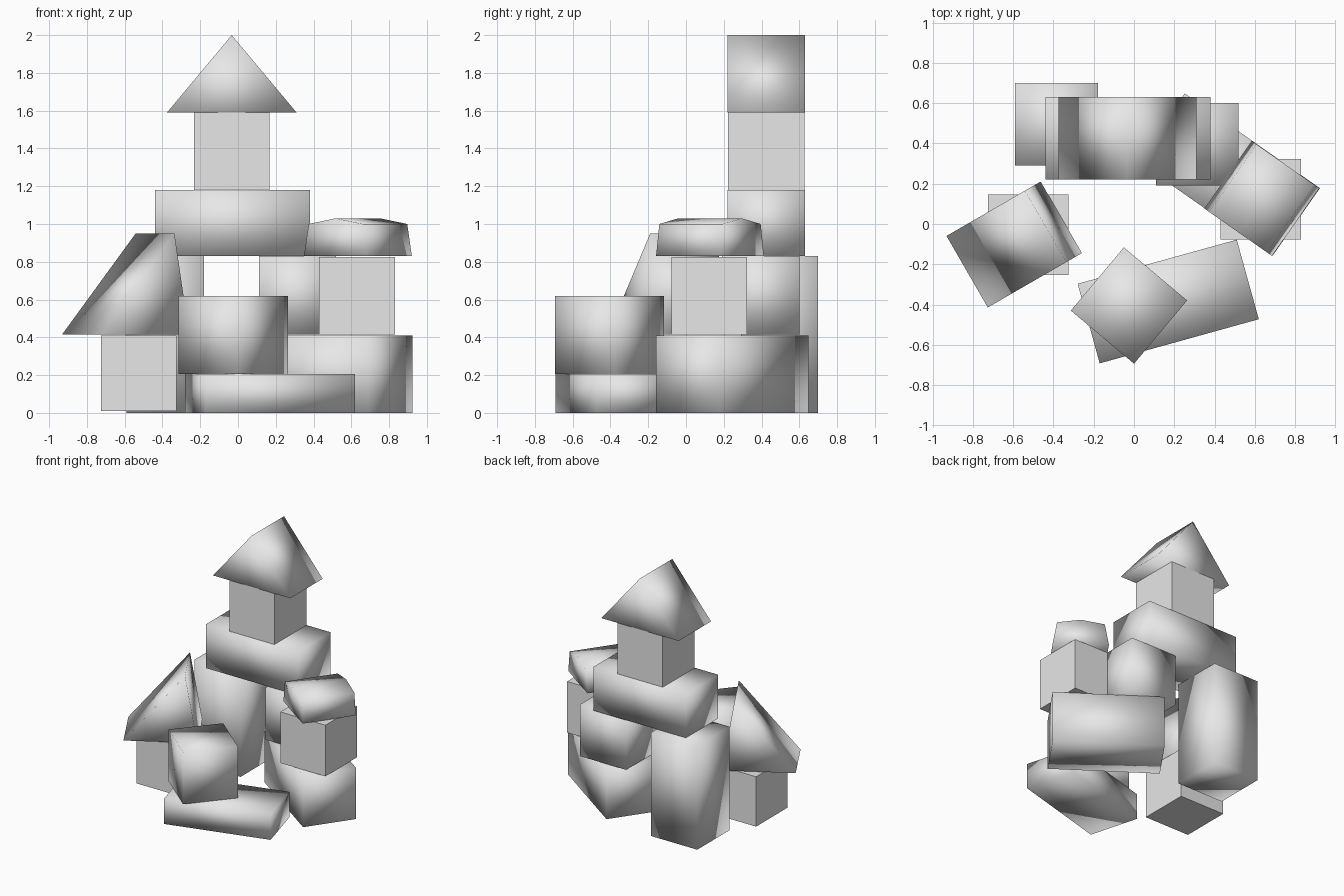
import bpy
import bmesh
from math import radians
from mathutils import Matrix

if "Cube" in bpy.data.objects:
    bpy.data.objects.remove(bpy.data.objects["Cube"], do_unlink=True)

UNIT = 0.41  # edge of one toy block

grey = bpy.data.materials.new("block_grey")
grey.use_nodes = True
grey.diffuse_color = (0.8, 0.8, 0.8, 1)
grey.node_tree.nodes["Principled BSDF"].inputs["Base Color"].default_value = (0.8, 0.8, 0.8, 1)


def prism(name, profile, depth, place, yaw=0, smooth=True):
    """Extrude an x-z profile along y, turn it by yaw and set it at place."""
    bm = bmesh.new()
    face = bm.faces.new([bm.verts.new((x, -depth / 2, z)) for x, z in profile])
    extruded = bmesh.ops.extrude_face_region(bm, geom=[face])["geom"]
    moved = [v for v in extruded if isinstance(v, bmesh.types.BMVert)]
    bmesh.ops.translate(bm, verts=moved, vec=(0, depth, 0))
    bmesh.ops.recalc_face_normals(bm, faces=bm.faces)
    bm.transform(Matrix.Rotation(radians(yaw), 4, "Z"))
    for f in bm.faces:
        f.smooth = smooth
    mesh = bpy.data.meshes.new(name)
    bm.to_mesh(mesh)
    bm.free()
    mesh.materials.append(grey)
    obj = bpy.data.objects.new(name, mesh)
    obj.location = place
    bpy.context.collection.objects.link(obj)
    return obj


def block(name, size, place, yaw=0, smooth=True):
    """A box standing on place."""
    w, d, h = size
    outline = [(-w / 2, 0), (w / 2, 0), (w / 2, h), (-w / 2, h)]
    return prism(name, outline, d, place, yaw, smooth)


# Back tower: pillar, stacked support, lintel, upper cube and gable roof
block("tall_pillar", (UNIT, UNIT, 0.83), (-0.385, 0.495, 0))
block("support_block", (UNIT, UNIT, 0.415), (0.315, 0.395, 0.415))
block("lintel", (0.82, UNIT, 0.35), (-0.03, 0.425, 0.83))
block("tower_cube", (0.4, 0.405, UNIT), (-0.033, 0.425, 1.18), smooth=False)
prism("gable_roof", [(-0.343, 0), (0.343, 0), (0, UNIT)], UNIT, (-0.033, 0.425, 1.59))

# Side stack: long base, cube and shallow ridged cap
block("long_base", (0.82, UNIT, UNIT), (0.47, 0.245, 0), yaw=-35)
block("side_cube", (0.4, 0.4, UNIT), (0.63, 0.122, 0.415), smooth=False)
cap = [(-0.205, 0), (0.205, 0), (0.175, 0.17), (0, 0.2), (-0.175, 0.17)]
prism("ridged_cap", cap, UNIT, (0.635, 0.127, 0.83), yaw=-35)

# Other side: cube carrying a steep wedge
block("wedge_cube", (0.4, 0.4, 0.4), (-0.525, -0.053, 0.01), smooth=False)
prism("wedge", [(-0.27, 0), (0.27, 0), (0.18, 0.535)], UNIT, (-0.595, -0.102, 0.415), yaw=30)

# Front: flat plank with a turned cube on it
block("plank", (0.82, UNIT, 0.205), (0.17, -0.385, 0), yaw=15.5)
block("turned_cube", (UNIT, UNIT, 0.415), (-0.025, -0.405, 0.205), yaw=-40)
